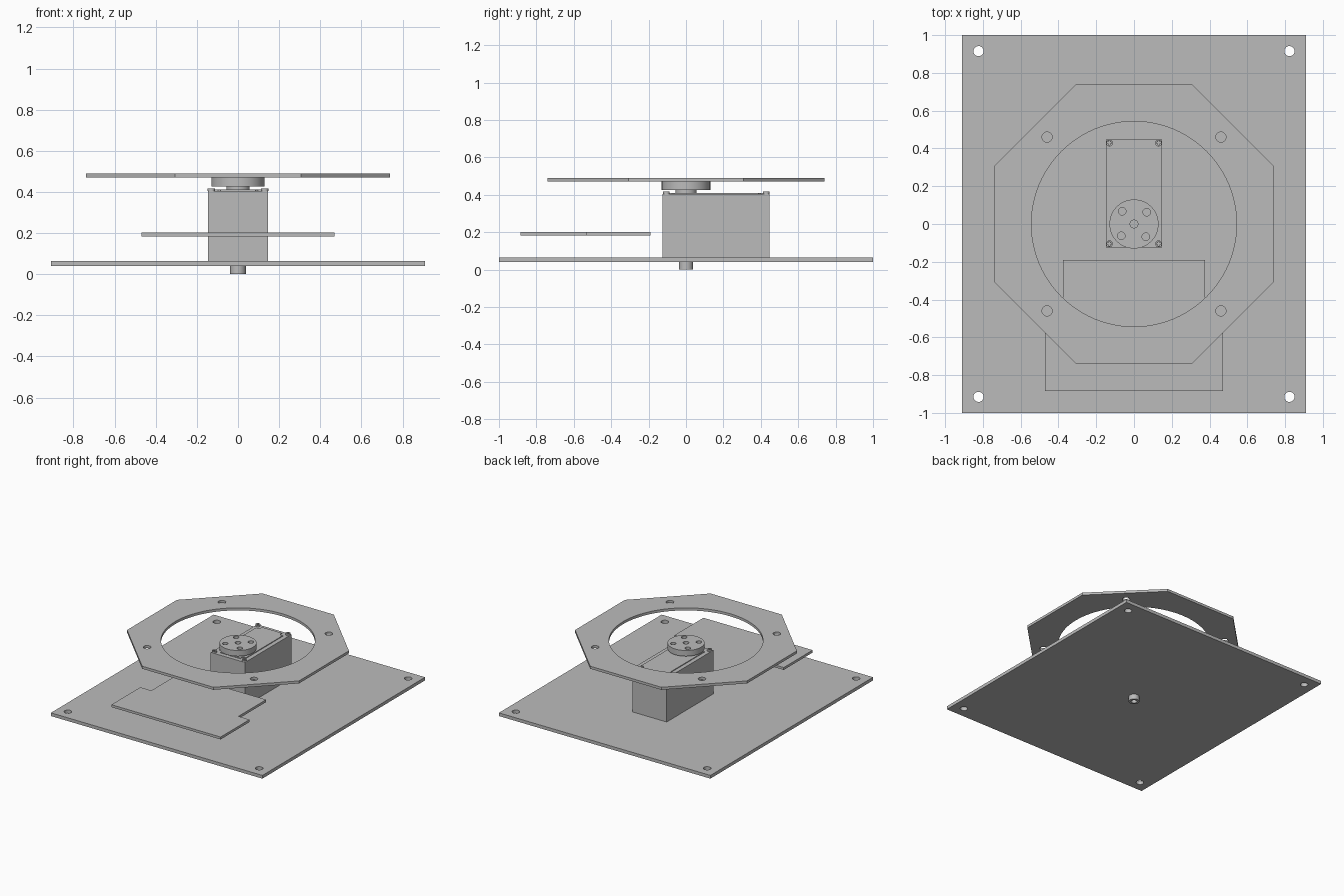
import bpy, bmesh, math

cube = bpy.data.objects.get("Cube")
if cube:
    bpy.data.objects.remove(cube, do_unlink=True)

grey = bpy.data.materials.new("light_grey")
grey.use_nodes = True
grey.diffuse_color = (0.5, 0.5, 0.5, 1)
grey.node_tree.nodes["Principled BSDF"].inputs["Base Color"].default_value = (0.5, 0.5, 0.5, 1)


def circle(x, y, r, n=32):
    return [(x + r * math.cos(math.tau * i / n), y + r * math.sin(math.tau * i / n))
            for i in range(n)]


def rect(x0, x1, y0, y1):
    return [(x0, y0), (x1, y0), (x1, y1), (x0, y1)]


def corners(x, y):
    return [(sx * x, sy * y) for sx in (-1, 1) for sy in (-1, 1)]


def plate(name, z0, z1, outline, holes=()):
    """Flat part: an outline with holes, extruded from z0 to z1."""
    bm = bmesh.new()
    edges = []
    for loop in [outline, *holes]:
        vs = [bm.verts.new((x, y, z0)) for x, y in loop]
        edges += [bm.edges.new((vs[i - 1], vs[i])) for i in range(len(vs))]
    bmesh.ops.triangle_fill(bm, edges=edges, use_beauty=True, normal=(0, 0, 1))
    top = bmesh.ops.extrude_face_region(bm, geom=bm.faces[:])["geom"]
    bmesh.ops.translate(bm, verts=[g for g in top if isinstance(g, bmesh.types.BMVert)],
                        vec=(0, 0, z1 - z0))
    bmesh.ops.recalc_face_normals(bm, faces=bm.faces[:])
    mesh = bpy.data.meshes.new(name)
    bm.to_mesh(mesh)
    bm.free()
    mesh.materials.append(grey)
    ob = bpy.data.objects.new(name, mesh)
    bpy.context.collection.objects.link(ob)
    bpy.ops.object.select_all(action='DESELECT')
    ob.select_set(True)
    bpy.context.view_layer.objects.active = ob
    bpy.ops.object.shade_smooth_by_angle(angle=math.radians(30))
    return ob


# Base plate with corner mounting holes
plate("base_plate", 0.04, 0.065, rect(-0.91, 0.91, -1, 1),
      [circle(x, y, 0.027) for x, y in corners(0.823, 0.915)])

# Octagonal ring on top
apothem = 0.74
octagon = [(apothem / math.cos(math.pi / 8) * math.cos(math.pi / 8 + k * math.pi / 4),
            apothem / math.cos(math.pi / 8) * math.sin(math.pi / 8 + k * math.pi / 4))
           for k in range(8)]
plate("octagon_ring", 0.47, 0.49, octagon,
      [circle(0, 0, 0.543, 96)] + [circle(x, y, 0.027) for x, y in corners(0.46, 0.46)])

# Stepped circuit plate at the front
half = [(0.47, -0.885), (0.47, -0.53), (0.375, -0.53), (0.375, -0.19)]
plate("stepped_plate", 0.183, 0.202, half + [(-x, y) for x, y in reversed(half)])

# Motor housing and its raised cover, notched around the screws
plate("motor_housing", 0.065, 0.405, rect(-0.147, 0.147, -0.125, 0.447))
mid, w, h, notch = 0.162, 0.115, 0.255, 0.03
side = [(w - notch, -h), (w - notch, notch * 0.6 - h), (w - notch * 0.6, notch - h), (w, notch - h)]
right = side + [(x, -y) for x, y in reversed(side)]
plate("motor_cover", 0.405, 0.411,
      [(x, y + mid) for x, y in right + [(-x, y) for x, y in reversed(right)]])

# Cross-head screws in the housing corners
a, b = 0.012, 0.004
cross = [(a, -b), (a, b), (b, b), (b, a), (-b, a), (-b, b),
         (-a, b), (-a, -b), (-b, -b), (-b, -a), (b, -a), (b, -b)]
for x, y in corners(0.13, 0.267):
    plate("corner_screw", 0.405, 0.417, circle(x, y + mid, 0.018, 24),
          [[(x + u, y + mid + v) for u, v in cross]])

# Output neck and round horn with five holes
plate("output_neck", 0.411, 0.427, circle(0, 0, 0.057), [circle(0, 0, 0.021)])
turn = math.radians(43)
bolt_holes = [circle(0.092 * math.cos(turn + k * math.pi / 2),
                     0.092 * math.sin(turn + k * math.pi / 2), 0.02) for k in range(4)]
plate("round_horn", 0.427, 0.472, circle(0, 0, 0.13, 64), [circle(0, 0, 0.021)] + bolt_holes)

# Hollow pivot boss below the base
plate("pivot_boss", 0, 0.04, circle(0, 0, 0.038), [circle(0, 0, 0.021)])
